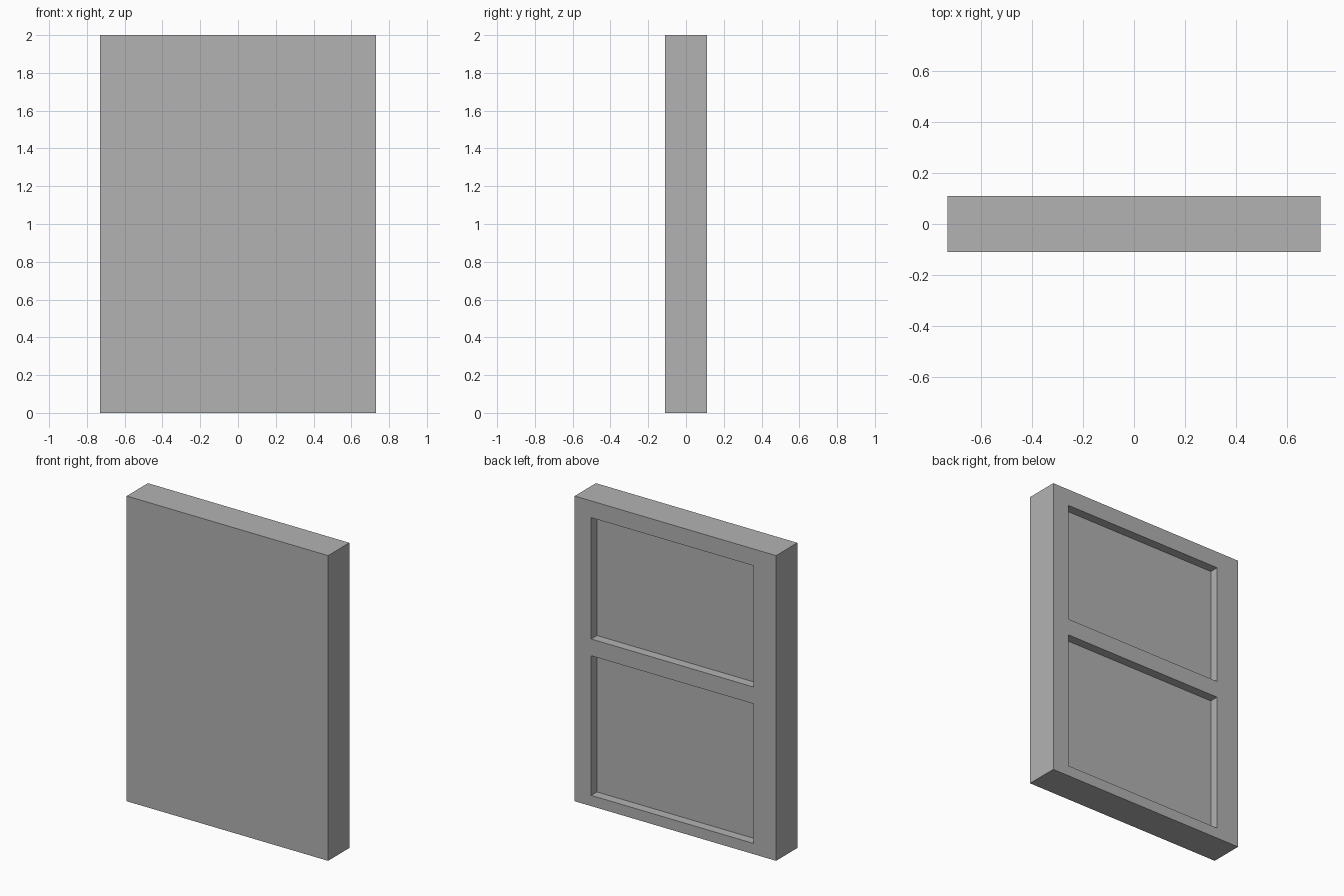
import bpy
import bmesh

cube = bpy.data.objects.get("Cube")
if cube:
    bpy.data.objects.remove(cube, do_unlink=True)

# Plain grey for the whole panel
grey = bpy.data.materials.new("plain_grey")
grey.use_nodes = True
colour = (0.448, 0.448, 0.448, 1)
grey.diffuse_color = colour
grey.node_tree.nodes["Principled BSDF"].inputs["Base Color"].default_value = colour

HALF_X, HALF_Y, HEIGHT = 0.73, 0.11, 2.0
FLOOR_Y = 0.05                      # depth at which the recess floors lie
XS = (-HALF_X, -0.565, 0.61, HALF_X)
ZS = (0, 0.07, 0.985, 1.095, 1.89, HEIGHT)

bm = bmesh.new()


def quad(*corners):
    bm.faces.new([bm.verts.new(c) for c in corners])


def rectangle(y, x0, x1, z0, z1):
    return [(x0, y, z0), (x0, y, z1), (x1, y, z1), (x1, y, z0)]


def walls(y0, y1, x0, x1, z0, z1):
    """Four faces joining two matching rectangles."""
    a, b = rectangle(y0, x0, x1, z0, z1), rectangle(y1, x0, x1, z0, z1)
    for i in range(4):
        j = (i + 1) % 4
        quad(a[i], a[j], b[j], b[i])


# Plain front and outer sides
outline = (-HALF_X, HALF_X, 0, HEIGHT)
quad(*rectangle(-HALF_Y, *outline))
walls(-HALF_Y, HALF_Y, *outline)

# Back frame with two sunken rectangles
for i in range(len(XS) - 1):
    for k in range(len(ZS) - 1):
        cell = (XS[i], XS[i + 1], ZS[k], ZS[k + 1])
        sunken = i == 1 and k in (1, 3)
        quad(*rectangle(FLOOR_Y if sunken else HALF_Y, *cell))
        if sunken:
            walls(FLOOR_Y, HALF_Y, *cell)

# Weld corners, split the long outer edges to match, and merge coplanar faces
bmesh.ops.remove_doubles(bm, verts=bm.verts, dist=0.0001)
back_rim = [v for v in bm.verts if v.co.y > HALF_Y - 0.001]
for face in [f for f in bm.faces if all(abs(v.co.y) > HALF_Y - 0.001 for v in f.verts)
             and abs(f.normal.y) < 0.5]:
    face.normal_update()
    if abs(face.normal.y) > 0.5:
        continue
    centre = face.calc_center_median()
    axis = 0 if abs(centre.x) > HALF_X - 0.001 else 2
    side = centre[axis]
    rim = sorted((v for v in back_rim if abs(v.co[axis] - side) < 0.001),
                 key=lambda v: v.co[2 - axis])
    front = sorted((v for v in face.verts if v.co.y < 0), key=lambda v: -v.co[2 - axis])
    bm.faces.remove(face)
    bm.faces.new(rim + front)
bmesh.ops.recalc_face_normals(bm, faces=bm.faces)

mesh = bpy.data.meshes.new("panel")
bm.to_mesh(mesh)
bm.free()
mesh.materials.append(grey)
panel = bpy.data.objects.new("panel", mesh)
bpy.context.collection.objects.link(panel)
